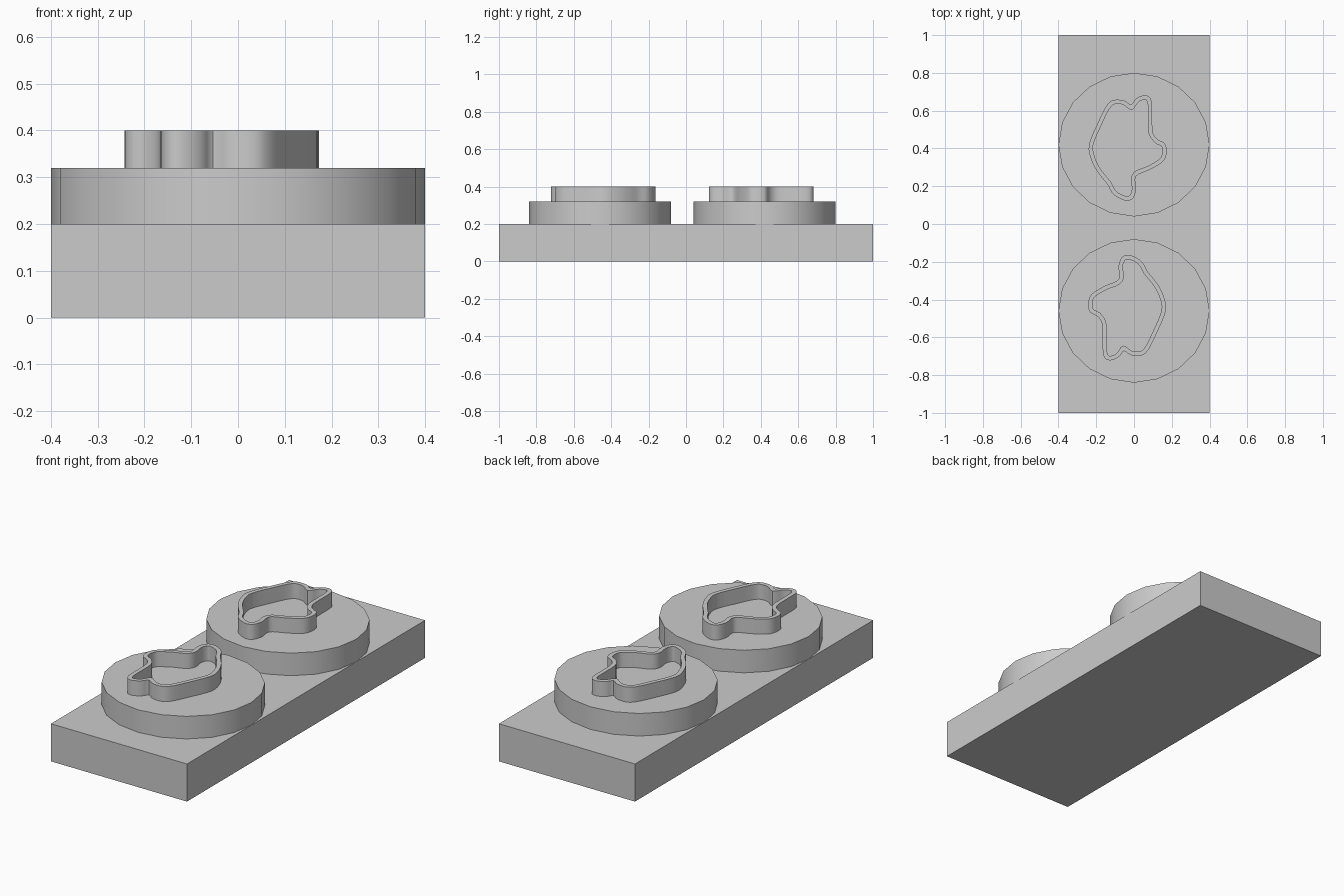
import bpy, bmesh, math
from mathutils import Vector

if "Cube" in bpy.data.objects:
    bpy.data.objects.remove(bpy.data.objects["Cube"])

grey = bpy.data.materials.new("grey")
grey.diffuse_color = (0.6, 0.6, 0.6, 1)
grey.use_nodes = True
grey.node_tree.nodes["Principled BSDF"].inputs["Base Color"].default_value = grey.diffuse_color

BASE_TOP, DISC_TOP, RIM_TOP = 0.2, 0.32, 0.4
PIVOT = Vector((-0.035, -0.02))      # the two halves are half-turn copies about this point
WALL = 0.022

# outer outline of the raised cutter rim, clockwise from the top lobe
OUTLINE = [Vector(p) for p in [
    (0.058, 0.682), (0.084, 0.67), (0.095, 0.635), (0.096, 0.56), (0.100, 0.485),
    (0.126, 0.447), (0.162, 0.428), (0.173, 0.392), (0.166, 0.35), (0.143, 0.322),
    (0.085, 0.288), (0.022, 0.262), (0.006, 0.235), (0.012, 0.185), (-0.004, 0.138),
    (-0.037, 0.123), (-0.085, 0.14), (-0.118, 0.168), (-0.142, 0.212), (-0.18, 0.258),
    (-0.216, 0.315), (-0.24, 0.395), (-0.226, 0.458), (-0.196, 0.525), (-0.164, 0.594),
    (-0.138, 0.636), (-0.106, 0.657), (-0.053, 0.654), (-0.017, 0.632), (0.003, 0.656),
    (0.026, 0.673)]]


def finish(bm, name):
    bmesh.ops.recalc_face_normals(bm, faces=bm.faces)
    mesh = bpy.data.meshes.new(name)
    bm.to_mesh(mesh)
    bm.free()
    mesh.materials.append(grey)
    ob = bpy.data.objects.new(name, mesh)
    bpy.context.collection.objects.link(ob)
    bpy.ops.object.select_all(action='DESELECT')
    ob.select_set(True)
    bpy.context.view_layer.objects.active = ob
    bpy.ops.object.shade_smooth_by_angle(angle=math.radians(30))
    return ob


def inset(pts, d):
    """Offset a clockwise loop inwards with mitred corners."""
    out = []
    for i, p in enumerate(pts):
        a = (p - pts[i - 1]).normalized()
        b = (pts[(i + 1) % len(pts)] - p).normalized()
        na, nb = Vector((a.y, -a.x)), Vector((b.y, -b.x))
        n = (na + nb).normalized()
        out.append(p + n * d / max(n.dot(na), 0.75))
    return out


def smooth_loop(pts, steps=3):
    """Closed Catmull-Rom resampling."""
    out, n = [], len(pts)
    for i in range(n):
        p0, p1, p2, p3 = (pts[(i + k) % n] for k in (-1, 0, 1, 2))
        for s in range(steps):
            t = s / steps
            out.append(0.5 * (2 * p1 + (p2 - p0) * t + (2 * p0 - 5 * p1 + 4 * p2 - p3) * t * t
                              + (3 * p1 - p0 - 3 * p2 + p3) * t ** 3))
    return out


def half_turn(p):
    return 2 * PIVOT - p


def prism(name, pts, z0, z1):
    bm = bmesh.new()
    lo = [bm.verts.new((p.x, p.y, z0)) for p in pts]
    hi = [bm.verts.new((p.x, p.y, z1)) for p in pts]
    bm.faces.new(lo)
    bm.faces.new(hi)
    for i in range(len(pts)):
        bm.faces.new((lo[i - 1], lo[i], hi[i], hi[i - 1]))
    return finish(bm, name)


def rim(name, outer, inner, z0, z1):
    bm = bmesh.new()
    rings = [[bm.verts.new((p.x, p.y, z)) for p in pts]
             for pts, z in ((outer, z0), (outer, z1), (inner, z1), (inner, z0))]
    for k in range(4):
        a, b = rings[k], rings[(k + 1) % 4]
        for i in range(len(outer)):
            bm.faces.new((a[i - 1], a[i], b[i], b[i - 1]))
    return finish(bm, name)


# rectangular slab
prism("base_slab", [Vector(p) for p in ((-0.4, -1), (0.4, -1), (0.4, 1), (-0.4, 1))], 0, BASE_TOP)

# twenty-sided, slightly oval discs
for name, cy in (("back_disc", 0.42), ("front_disc", -0.46)):
    ring = [Vector((0.4 * math.sin(i * math.tau / 20), cy + 0.38 * math.cos(i * math.tau / 20)))
            for i in range(20)]
    prism(name, ring, BASE_TOP, DISC_TOP)

# raised hollow rims
outer = smooth_loop(OUTLINE)
inner = smooth_loop(inset(OUTLINE, WALL))
rim("back_rim", outer, inner, DISC_TOP, RIM_TOP)
rim("front_rim", [half_turn(p) for p in outer], [half_turn(p) for p in inner], DISC_TOP, RIM_TOP)
